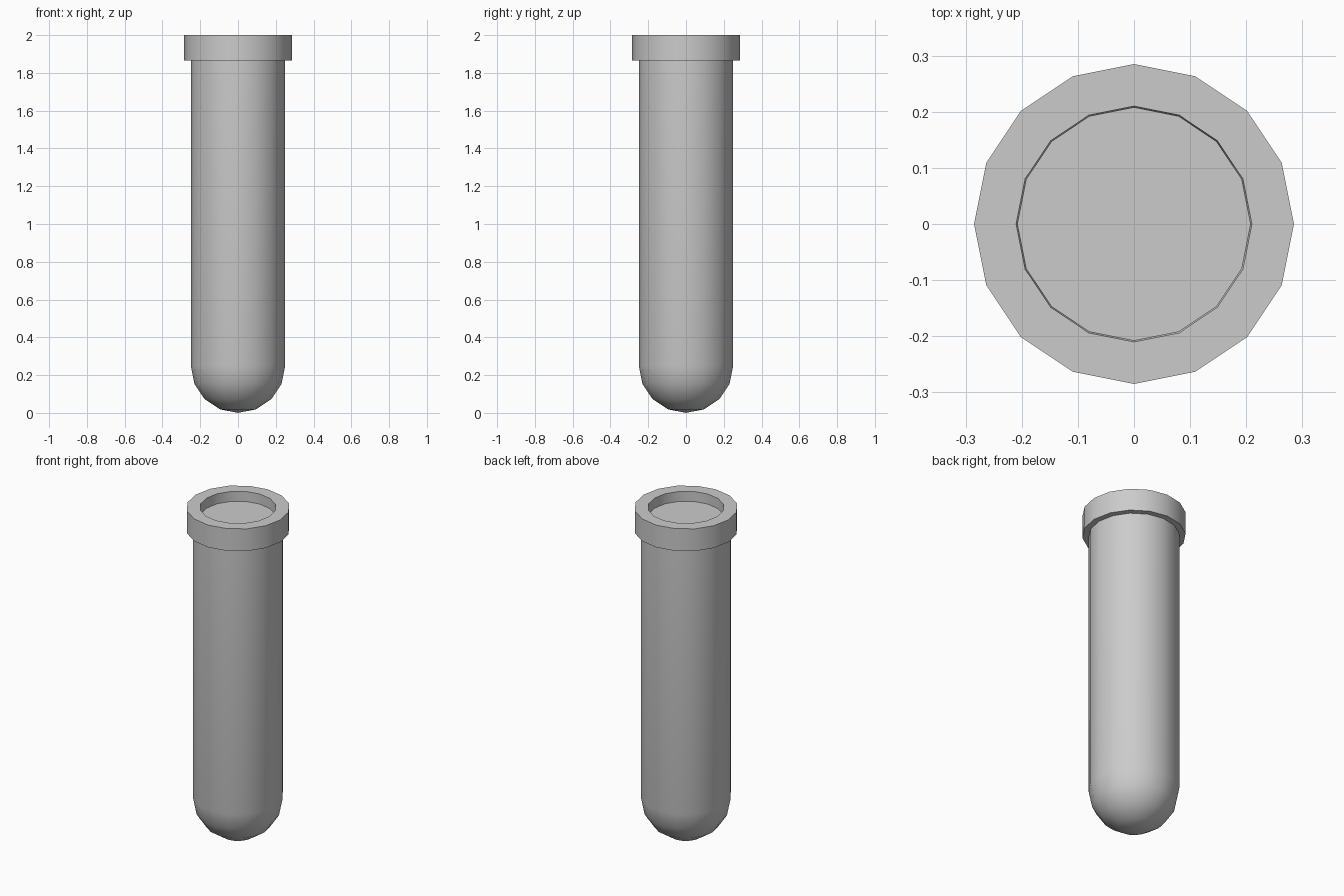
import bpy, bmesh
from math import sin, cos, pi, radians

if "Cube" in bpy.data.objects:
    bpy.data.objects.remove(bpy.data.objects["Cube"])

SIDES = 16


def bowl(radius, centre_z, steps=4):
    """Quarter-circle profile from the bottom pole out to the wall."""
    return [(radius * sin(i * pi / 2 / steps), centre_z - radius * cos(i * pi / 2 / steps))
            for i in range(steps + 1)]


def lathe(name, profile):
    """Spin an (r, z) profile around the z axis."""
    bm = bmesh.new()
    rings = []
    for r, z in profile:
        if r < 1e-5:
            rings.append([bm.verts.new((0, 0, z))] * SIDES)
        else:
            rings.append([bm.verts.new((r * cos(2 * pi * i / SIDES), r * sin(2 * pi * i / SIDES), z))
                          for i in range(SIDES)])
    for a, b in zip(rings, rings[1:]):
        for i in range(SIDES):
            j = (i + 1) % SIDES
            bm.faces.new(list(dict.fromkeys((a[i], a[j], b[j], b[i]))))
    bmesh.ops.recalc_face_normals(bm, faces=bm.faces)
    mesh = bpy.data.meshes.new(name)
    bm.to_mesh(mesh)
    bm.free()
    obj = bpy.data.objects.new(name, mesh)
    bpy.context.collection.objects.link(obj)
    bpy.context.view_layer.objects.active = obj
    obj.select_set(True)
    bpy.ops.object.shade_smooth_by_angle(angle=radians(30))
    obj.select_set(False)


# Tube wall with round bottom and flanged rim
outer = bowl(0.25, 0.25) + [(0.25, 1.865), (0.285, 1.865), (0.285, 2.0)]
inner = [(0.21, 2.0)] + bowl(0.21, 0.25)[::-1]
lathe("test_tube", outer + inner)

# Contents filling the tube to just below the rim
lathe("liquid", bowl(0.208, 0.25) + [(0.208, 1.94), (0, 1.94)])
